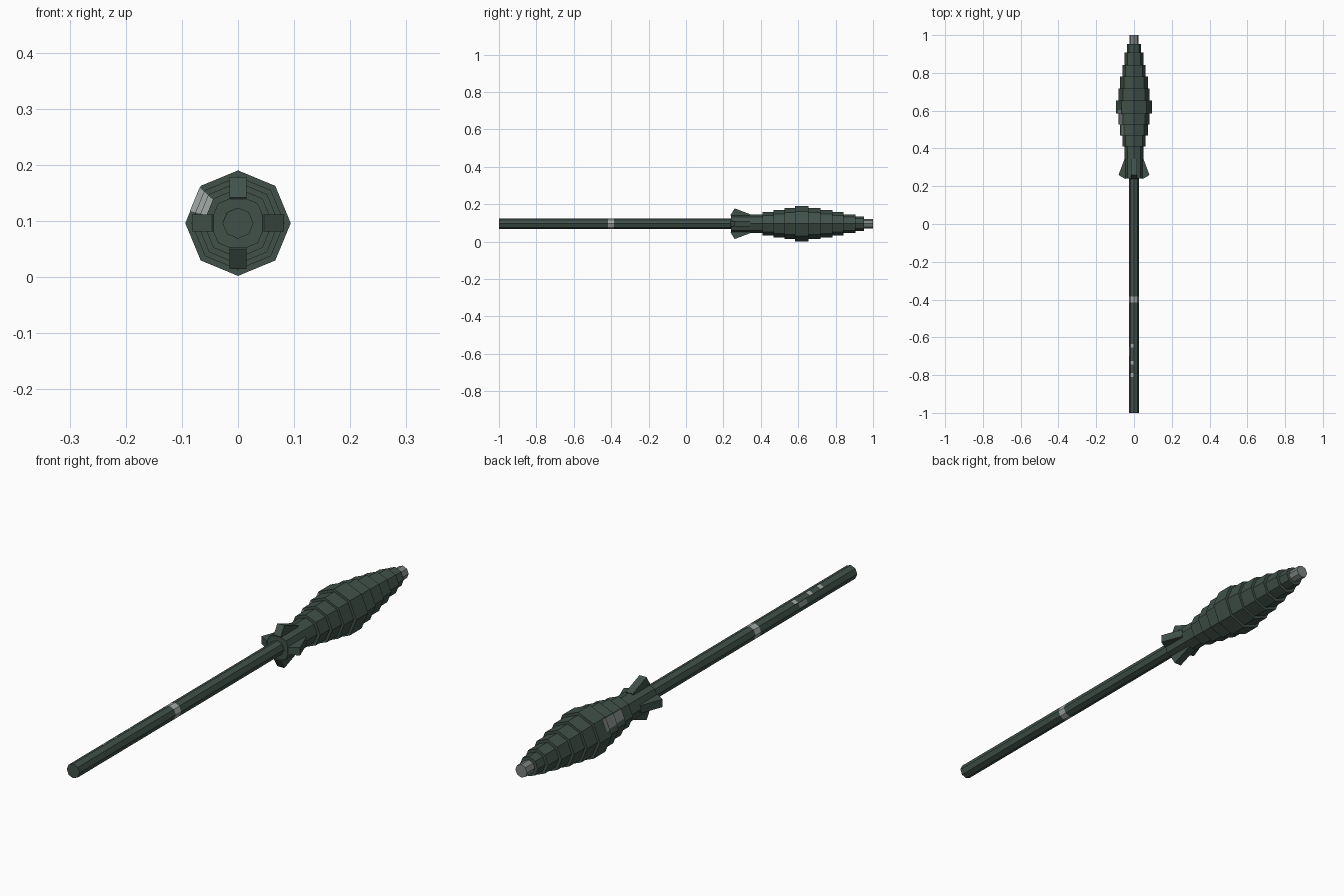
import bpy, bmesh, math

if "Cube" in bpy.data.objects:
    bpy.data.objects.remove(bpy.data.objects["Cube"])

CZ = 0.096   # height of the long axis
SIDES = 8


def material(name, rgb):
    m = bpy.data.materials.new(name)
    m.diffuse_color = (*rgb, 1)
    m.use_nodes = True
    m.node_tree.nodes["Principled BSDF"].inputs["Base Color"].default_value = m.diffuse_color
    return m


GREEN = material("dark green", (0.052, 0.083, 0.068))
GREY = material("metal grey", (0.20, 0.23, 0.22))
LIGHT = material("light grey", (0.36, 0.40, 0.39))


def finish(name, bm, mats):
    bmesh.ops.recalc_face_normals(bm, faces=bm.faces)
    me = bpy.data.meshes.new(name)
    bm.to_mesh(me)
    bm.free()
    for m in mats:
        me.materials.append(m)
    ob = bpy.data.objects.new(name, me)
    bpy.context.collection.objects.link(ob)
    return ob


def corner(r, k):
    a = 2 * math.pi * k / SIDES
    return r * math.cos(a), CZ + r * math.sin(a)


def lathe(name, profile, mats):
    """Octagonal lathe along y; profile = (y, radius, material of next segment)."""
    bm = bmesh.new()
    rings = []
    for y, r, _ in profile:
        pts = [corner(r, k) for k in range(SIDES)]
        rings.append([bm.verts.new((x, y, z)) for x, z in pts])
    for i in range(len(rings) - 1):
        a, b = rings[i], rings[i + 1]
        for k in range(SIDES):
            j = (k + 1) % SIDES
            bm.faces.new((a[k], a[j], b[j], b[k])).material_index = profile[i][2]
    bm.faces.new(rings[0]).material_index = profile[0][2]
    bm.faces.new(rings[-1]).material_index = profile[-1][2]
    return finish(name, bm, mats)


def prism(name, bottom, top, mat):
    bm = bmesh.new()
    a = [bm.verts.new(p) for p in bottom]
    b = [bm.verts.new(p) for p in top]
    bm.faces.new(a)
    bm.faces.new(b)
    n = len(a)
    for i in range(n):
        j = (i + 1) % n
        bm.faces.new((a[i], a[j], b[j], b[i]))
    return finish(name, bm, [mat])


def patch(name, side, r0, r1, t0, t1, y0, y1, mat):
    """Thin plate on one octagon side, t running along the side."""
    def at(r, t):
        (xa, za), (xb, zb) = corner(r, side), corner(r, side + 1)
        return xa + (xb - xa) * t, za + (zb - za) * t
    quad = [at(r0, t0), at(r1, t0), at(r1, t1), at(r0, t1)]
    prism(name, [(x, y0, z) for x, z in quad], [(x, y1, z) for x, z in quad], mat)


# shaft with a painted band
S = 0.0275
lathe("shaft", [(-1, S, 0), (-0.416, S, 1), (-0.384, S, 0), (0.25, S, 0)], [GREEN, LIGHT])

# stepped head
steps = [(0.24, 0.41, 0.050), (0.41, 0.468, 0.062), (0.468, 0.526, 0.073),
         (0.526, 0.584, 0.083), (0.584, 0.655, 0.094), (0.655, 0.718, 0.083),
         (0.718, 0.782, 0.073), (0.782, 0.843, 0.062), (0.843, 0.907, 0.050),
         (0.907, 0.953, 0.038)]
prof = []
for y0, y1, r in steps:
    prof += [(y0, r, 0), (y1, r, 0)]
lathe("head", prof, [GREEN])

# nose tip
lathe("nose_tip", [(0.95, 0.025, 0), (1.0, 0.025, 0)], [GREY])

# four swept fins
outline = [(0.238, 0.046), (0.26, 0.082), (0.345, 0.05), (0.335, 0.03), (0.25, 0.03)]
for i in range(4):
    c, s = [(1, 0), (0, 1), (-1, 0), (0, -1)][i]
    sides = []
    for w in (-0.015, 0.015):
        sides.append([(c * r - s * w, y, CZ + s * r + c * w) for y, r in outline])
    prism(f"fin_{i + 1}", *sides, GREEN)

# small marks on the rear of the shaft
for i, y in enumerate((-0.645, -0.735, -0.80)):
    patch(f"shaft_mark_{i + 1}", 2, S - 0.001, S + 0.0006, 0.1, 0.9, y - 0.010, y + 0.010, LIGHT)
patch("shaft_label", 3, S - 0.001, S + 0.0006, 0.1, 0.85, -0.70, -0.65, GREY)

# light label on the rear upper left steps of the head
for i in (2, 3, 4):
    y0, y1, r = steps[i]
    patch(f"step_label_{i}", 3, steps[i - 1][2], r, 0.05, 0.68, y0 - 0.0008, y0 + 0.001, LIGHT)
    end = y1 if i < 4 else y0 + 0.02
    patch(f"side_label_{i}", 3, r - 0.001, r + 0.0008, 0.05, 0.68, y0, end, GREY)
